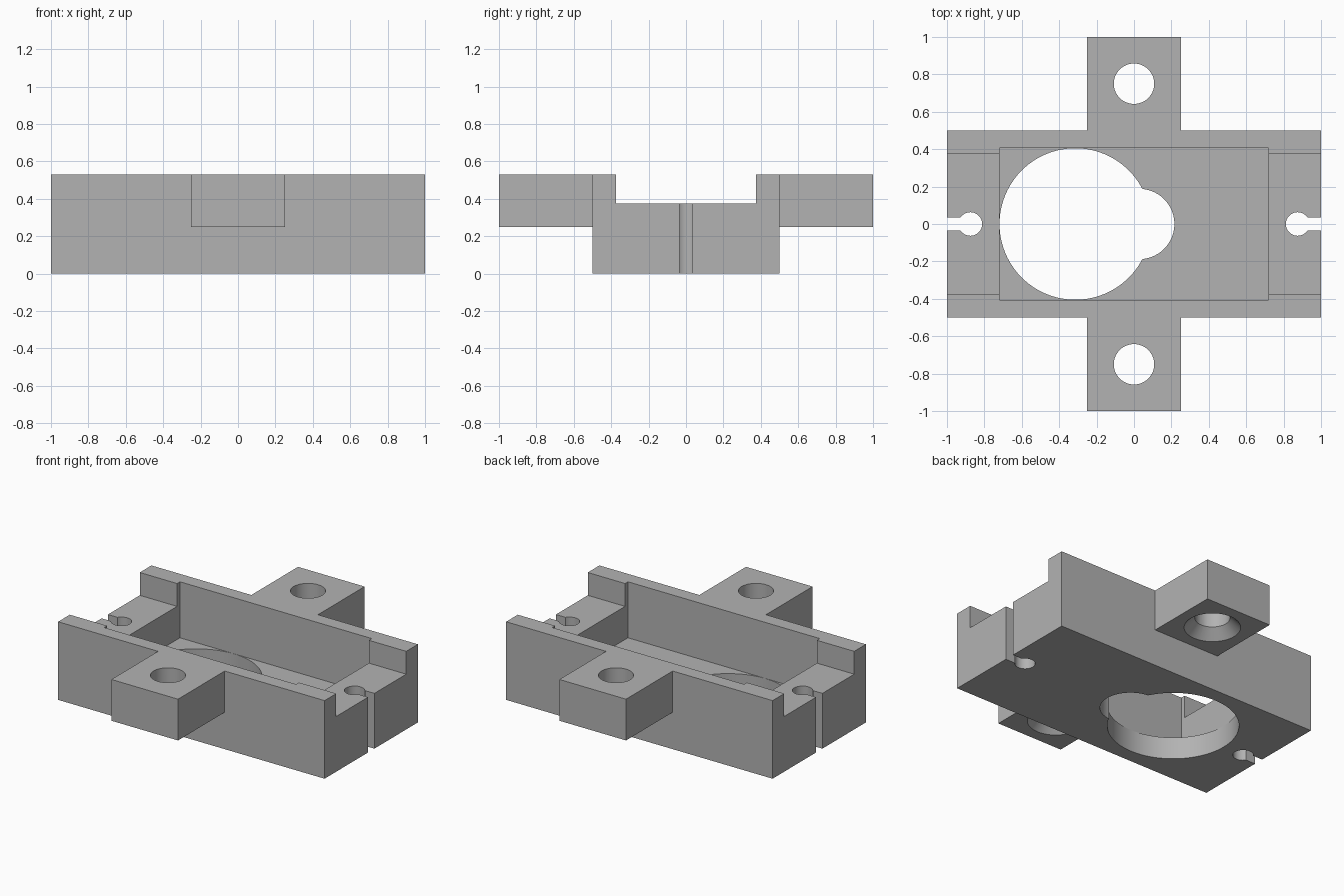
import bpy, bmesh, math
from mathutils import Matrix

if "Cube" in bpy.data.objects:
    bpy.data.objects.remove(bpy.data.objects["Cube"])

H = 0.53          # overall height
FLOOR = 0.15      # pocket floor height
LEDGE = 0.375     # end ledge height
EAR_Z = 0.25      # underside of the mounting ears


def make(name, bm):
    mesh = bpy.data.meshes.new(name)
    bm.to_mesh(mesh)
    bm.free()
    ob = bpy.data.objects.new(name, mesh)
    bpy.context.collection.objects.link(ob)
    return ob


def box(name, x0, x1, y0, y1, z0, z1):
    bm = bmesh.new()
    m = Matrix.Translation(((x0 + x1) / 2, (y0 + y1) / 2, (z0 + z1) / 2))
    m = m @ Matrix.Diagonal((x1 - x0, y1 - y0, z1 - z0, 1))
    bmesh.ops.create_cube(bm, size=1, matrix=m)
    return make(name, bm)


def cone(name, x, y, z0, z1, r0, r1, seg=64):
    bm = bmesh.new()
    bmesh.ops.create_cone(bm, cap_ends=True, segments=seg, radius1=r0, radius2=r1,
                          depth=z1 - z0, matrix=Matrix.Translation((x, y, (z0 + z1) / 2)))
    return make(name, bm)


def combine(target, tool, operation):
    mod = target.modifiers.new(tool.name, 'BOOLEAN')
    mod.operation = operation
    mod.solver = 'EXACT'
    mod.object = tool
    bpy.context.view_layer.objects.active = target
    bpy.ops.object.modifier_apply(modifier=mod.name)
    bpy.data.objects.remove(tool, do_unlink=True)


# Main block with the two mounting ears
body = box("mount_body", -1, 1, -0.5, 0.5, 0, H)
combine(body, box("ears", -0.25, 0.25, -1, 1, EAR_Z, H), 'UNION')

# Central pocket and the shallow channel forming the end ledges
cutters = [
    box("pocket", -0.72, 0.72, -0.406, 0.406, FLOOR, 1),
    box("channel", -1.2, 1.2, -0.375, 0.375, LEDGE, 1.1),
    # Keyhole opening through the floor
    cone("large_opening", -0.314, 0, -0.1, 0.3, 0.405, 0.405, 96),
    cone("small_opening", 0.028, 0, -0.12, 0.32, 0.188, 0.188),
]
for s in (-1, 1):
    # Ear screw hole, countersunk from below
    cutters.append(cone("screw_hole", 0, s * 0.75, 0, 1, 0.108, 0.108))
    cutters.append(cone("countersink", 0, s * 0.75, EAR_Z - 0.05, EAR_Z + 0.07, 0.224, 0.104))
    # Wire hole and its slot out to the end face
    cutters.append(cone("wire_hole", s * 0.875, 0, -0.1, 0.6, 0.063, 0.063, 48))
    xs = sorted((s * 0.875, s * 1.1))
    cutters.append(box("wire_slot", xs[0], xs[1], -0.034, 0.034, -0.12, 0.62))
for c in cutters:
    combine(body, c, 'DIFFERENCE')

# Single grey finish
grey = bpy.data.materials.new("grey")
grey.diffuse_color = (0.45, 0.45, 0.45, 1)
grey.use_nodes = True
grey.node_tree.nodes["Principled BSDF"].inputs["Base Color"].default_value = grey.diffuse_color
body.data.materials.clear()
body.data.materials.append(grey)

bpy.ops.object.select_all(action='DESELECT')
body.select_set(True)
bpy.context.view_layer.objects.active = body
bpy.ops.object.shade_smooth_by_angle(angle=math.radians(30))
